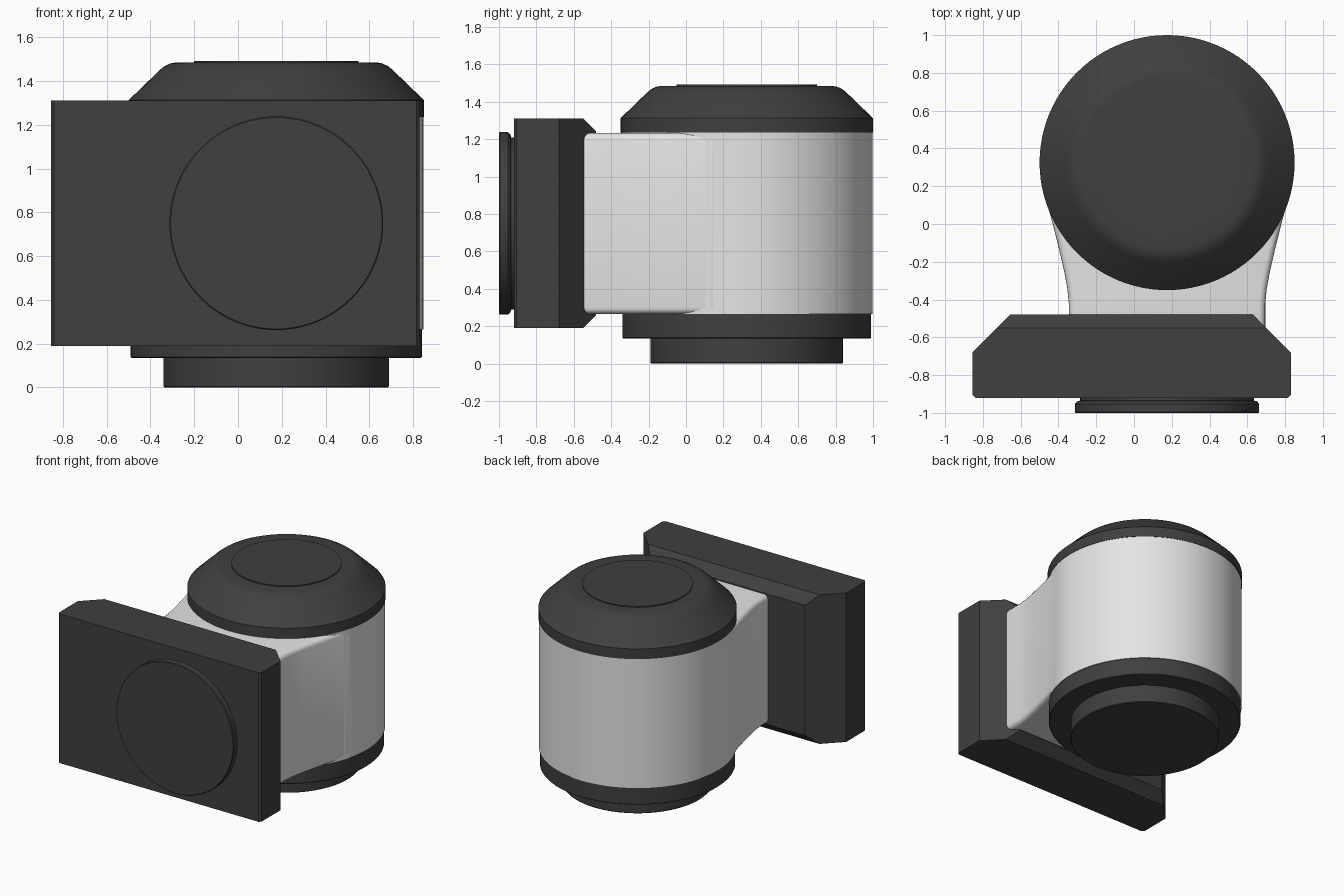
import bpy, bmesh, math

cube = bpy.data.objects.get("Cube")
if cube:
    bpy.data.objects.remove(cube, do_unlink=True)


def material(name, rgb):
    m = bpy.data.materials.new(name)
    m.use_nodes = True
    m.diffuse_color = (*rgb, 1)
    m.node_tree.nodes["Principled BSDF"].inputs["Base Color"].default_value = (*rgb, 1)
    return m


DARK = material("charcoal", (0.05, 0.05, 0.05))
LIGHT = material("light_grey", (0.78, 0.78, 0.78))
CX, CY, CZ = 0.175, 0.325, 0.75  # housing axis and front disc height


def finish(name, bm, mat, bevel=0, segments=1, smooth=30):
    bmesh.ops.recalc_face_normals(bm, faces=bm.faces)
    me = bpy.data.meshes.new(name)
    bm.to_mesh(me)
    bm.free()
    ob = bpy.data.objects.new(name, me)
    bpy.context.collection.objects.link(ob)
    me.materials.append(mat)
    bpy.ops.object.select_all(action="DESELECT")
    ob.select_set(True)
    bpy.context.view_layer.objects.active = ob
    if bevel:
        mod = ob.modifiers.new("bevel", "BEVEL")
        mod.width, mod.segments, mod.angle_limit = bevel, segments, math.radians(40)
        bpy.ops.object.modifier_apply(modifier="bevel")
    bpy.ops.object.shade_smooth_by_angle(angle=math.radians(smooth))
    return ob


def lathe(name, profile, mat, n=96):
    """Closed solid of revolution from (radius, height) points."""
    bm = bmesh.new()
    rings = [[bm.verts.new((r * math.cos(math.tau * i / n), r * math.sin(math.tau * i / n), z))
              for i in range(n)] for r, z in profile]
    for a, b in zip(rings, rings[1:]):
        for i in range(n):
            j = (i + 1) % n
            bm.faces.new((a[i], a[j], b[j], b[i]))
    bm.faces.new(rings[0])
    bm.faces.new(rings[-1])
    ob = finish(name, bm, mat)
    ob.location = (CX, CY, 0)
    return ob


# Round housing with its base, lower ring and domed cap
lathe("base_disc", [(0.51, 0), (0.515, 0.005), (0.515, 0.15)], DARK)
lathe("lower_ring", [(0.66, 0.135), (0.665, 0.14), (0.665, 0.27)], DARK)
lathe("housing", [(0.672, 0.265), (0.672, 1.236)], LIGHT)
lathe("cap", [(0.675, 1.235), (0.675, 1.312), (0.53, 1.452), (0.51, 1.468),
              (0.485, 1.48), (0.455, 1.485), (0.37, 1.485)], DARK)
lathe("cap_disc", [(0.375, 1.48), (0.375, 1.492)], DARK)

# Flared neck joining the housing to the mounting plate
half = [(0.52, -0.6), (0.52, -0.42), (0.528, -0.34), (0.545, -0.25),
        (0.575, -0.12), (0.605, 0.0), (0.63, 0.09), (0.646, 0.14), (0.6, 0.3)]
outline = [(CX + w, y) for w, y in half] + [(CX - w, y) for w, y in reversed(half)]
bm = bmesh.new()
base = bm.faces.new([bm.verts.new((x, y, 0.265)) for x, y in outline])
top = bmesh.ops.extrude_face_region(bm, geom=[base])["geom"]
bmesh.ops.translate(bm, vec=(0, 0, 0.968), verts=[v for v in top if isinstance(v, bmesh.types.BMVert)])
finish("neck", bm, LIGHT, bevel=0.035, segments=4)

# Mounting plate: stacked rectangles along y (depth, side inset, top and bottom inset)
X0, X1, Z0, Z1 = -0.855, 0.83, 0.19, 1.31
bm = bmesh.new()
loops = []
for y, sx, sz in [(-0.92, 0.015, 0), (-0.905, 0, 0), (-0.68, 0, 0),
                  (-0.55, 0.13, 0), (-0.48, 0.2, 0.07)]:
    corners = [(X0 + sx, Z0 + sz), (X1 - sx, Z0 + sz), (X1 - sx, Z1 - sz), (X0 + sx, Z1 - sz)]
    loops.append([bm.verts.new((x, y, z)) for x, z in corners])
for a, b in zip(loops, loops[1:]):
    for i in range(4):
        j = (i + 1) % 4
        bm.faces.new((a[i], a[j], b[j], b[i]))
bm.faces.new(loops[0])
bm.faces.new(loops[-1])
finish("mounting_plate", bm, DARK, smooth=5)

# Front disc on a narrower collar
disc = lathe("front_disc", [(0.46, 0), (0.46, 0.03), (0.475, 0.033), (0.488, 0.047),
                            (0.488, 0.09), (0.483, 0.095)], DARK)
disc.rotation_euler.x = math.pi / 2
disc.location = (CX, -0.905, CZ)
